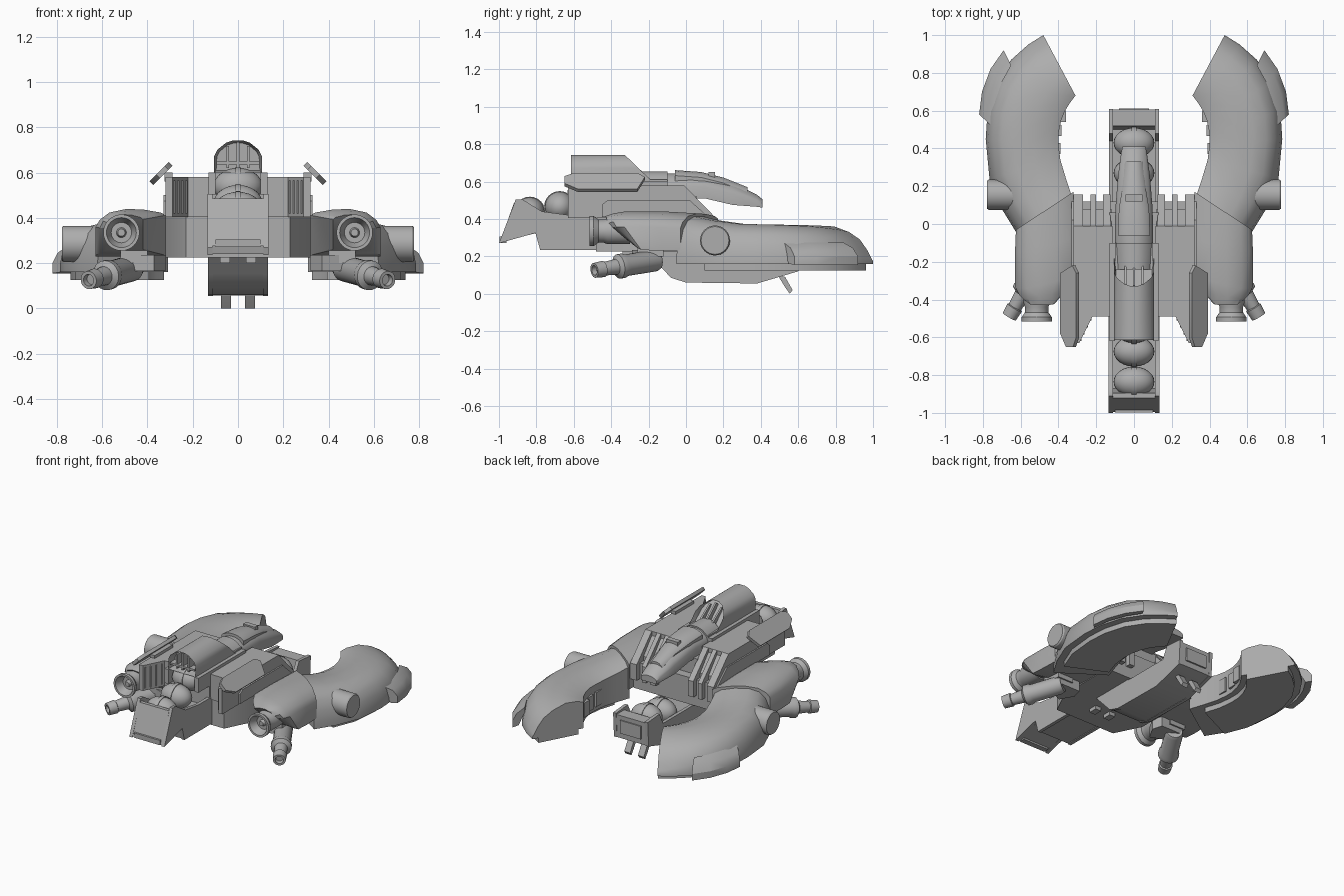
import bpy, bmesh, math
from mathutils import Vector, Matrix

if "Cube" in bpy.data.objects:
    bpy.data.objects.remove(bpy.data.objects["Cube"])

grey = bpy.data.materials.new("hull_grey")
grey.diffuse_color = (0.42, 0.42, 0.42, 1)
grey.use_nodes = True
grey.node_tree.nodes["Principled BSDF"].inputs["Base Color"].default_value = grey.diffuse_color


def finish(name, bm, mirror=False):
    bmesh.ops.recalc_face_normals(bm, faces=bm.faces[:])
    me = bpy.data.meshes.new(name)
    bm.to_mesh(me)
    bm.free()
    me.materials.append(grey)
    ob = bpy.data.objects.new(name, me)
    bpy.context.collection.objects.link(ob)
    if mirror:
        m = ob.modifiers.new("mirror", 'MIRROR')
        m.use_mirror_merge = False
    return ob


def loft(name, rings, mirror=False, inset=0):
    """Skin closed rings of points and cap both ends; inset hollows the ends."""
    bm = bmesh.new()
    vs = [[bm.verts.new(p) for p in r] for r in rings]
    n = len(vs[0])
    for a, b in zip(vs, vs[1:]):
        for i in range(n):
            bm.faces.new((a[i], a[(i + 1) % n], b[(i + 1) % n], b[i]))
    caps = [bm.faces.new(vs[0]), bm.faces.new(vs[-1])]
    if inset:
        bm.normal_update()
        for cap, dy in zip(caps, (.06, -.05)):
            bmesh.ops.inset_region(bm, faces=[cap], thickness=inset)
            bmesh.ops.translate(bm, verts=cap.verts[:], vec=(0, dy, 0))
    return finish(name, bm, mirror)


def side(name, yz, x0, x1, mirror=False):
    return loft(name, [[(x, y, z) for y, z in yz] for x in (x0, x1)], mirror)


def plan(name, xy, z0, z1, mirror=False):
    return loft(name, [[(x, y, z) for x, y in xy] for z in (z0, z1)], mirror)


def box(name, x0, x1, y0, y1, z0, z1, mirror=False):
    return plan(name, [(x0, y0), (x1, y0), (x1, y1), (x0, y1)], z0, z1, mirror)


def lathe(name, p0, p1, prof, mirror=False, seg=24):
    """Turn (distance fraction, radius) pairs around the axis p0-p1."""
    p0, p1 = Vector(p0), Vector(p1)
    q = (p1 - p0).to_track_quat('Z', 'Y')
    rings = []
    for t, r in prof:
        rings.append([p0.lerp(p1, t) + q @ Vector((r * math.cos(a), r * math.sin(a), 0))
                      for a in (2 * math.pi * i / seg for i in range(seg))])
    return loft(name, rings, mirror)


def arch(y, w, zb, zt, lean=0):
    f = [(-1, 0), (-1, .5), (-.86, .7), (-.5, .91), (-.2, .985), (.2, .985), (.5, .91), (.86, .7), (1, .5), (1, 0)]
    return [(w * x, y + lean * (1 - z), zb + (zt - zb) * z) for x, z in f]


# curved claw arms: paired outer and inner outline points
outer = [(.62, -.05), (.70, .08), (.765, .24), (.785, .45), (.775, .6), (.73, .75), (.65, .87), (.56, .95), (.48, 1)]
inner = [(.33, .15), (.36, .24), (.39, .34), (.40, .42), (.40, .48), (.385, .55), (.365, .6), (.34, .64), (.31, .68)]
dome = [(0, .16), (0, .20), (.03, .26), (.10, .315), (.22, .352), (.4, .37), (.65, .37), (.88, .36), (1, .34), (1, .16)]
tip = [(0, .16), (0, .175), (.03, .19), (.10, .235), (.22, .29), (.4, .33), (.65, .36), (.88, .355), (1, .34), (1, .16)]


def across(o, i, sec, k=1):
    return [(o[0] + (i[0] - o[0]) * t, o[1] + (i[1] - o[1]) * t, .16 + (z - .16) * k) for t, z in sec]


gain = [1.22, 1.1, 1.02] + [1] * 6
soft = [0, 0, 0, 0, .1, .25, .5, .75, 1]
secs = [[(t, z + (w - z) * s) for (t, z), (_, w) in zip(dome, tip)] for s in soft]
loft("claw_arm", [across(o, i, d, k) for o, i, d, k in zip(outer, inner, secs, gain)], True)
under = [(.12, .17), (.12, .125), (.9, .125), (.9, .17)]
loft("arm_underside", [across(o, i, under) for o, i in list(zip(outer, inner))[1:]], True)

# armour plate on the outer tail of each arm
plate = [((.82, .58), (.755, .52)), ((.805, .70), (.735, .65)), ((.76, .82), (.70, .75)), ((.69, .92), (.65, .84))]
loft("arm_armour", [across(o, i, [(0, .155), (0, .20), (.35, .245), (1, .275), (1, .24), (.5, .16)])
                    for o, i in plate], True)

# small teeth and round pod on the arms
for k, (x, y) in enumerate([(.388, .40), (.385, .495), (.36, .57)]):
    box(f"arm_tooth_{k}", x, x + .06, y - .03, y + .03, .19, .29, True)
lathe("side_pod", (.60, .155, .285), (.778, .155, .285), [(0, .08), (.95, .08), (1, .074)], True, 32)

# engine nacelles, front face slanting back towards the bottom
nsec = [(0, 0), (0, .6), (.06, .76), (.2, .92), (.45, 1), (.7, .98), (.93, .92), (1, .86), (1, 0)]
nst = [((.625, -.03), (.32, .17), .23, .43, 0), ((.63, -.15), (.32, -.08), .23, .44, 0),
       ((.63, -.36), (.32, -.28), .235, .44, .12), ((.61, -.41), (.36, -.36), .245, .43, .15),
       ((.58, -.43), (.42, -.43), .26, .415, .15)]
loft("nacelle", [[(o[0] + (i[0] - o[0]) * t, o[1] + (i[1] - o[1]) * t + ln * (1 - f) ** 1.5, b + f * (h - b))
                  for t, f in nsec] for o, i, b, h, ln in nst], True)
lathe("engine_nozzle", (.515, -.30, .335), (.515, -.515, .335),
      [(0, .07), (.55, .07), (.65, .062), (.78, .062), (.9, .08), (1, .08), (1, .066), (.75, .045), (.75, .022), (.85, .016)],
      True, 32)

# guns under the nacelles
lathe("gun", (.46, -.15, .18), (.66, -.49, .125),
      [(0, .05), (.05, .058), (.5, .058), (.55, .066), (.62, .066), (.66, .042), (.85, .036), (.86, .044), (1, .04),
       (1, .026), (.93, .024)], True)
plan("gun_bracket", [(.32, -.2), (.37, -.29), (.52, -.23), (.5, -.13), (.34, -.13)], .165, .235, True)
box("gun_mount", .40, .52, -.26, -.12, .2, .26, True)

# main fuselage
plan("upper_body", [(.115, -.49), (.22, -.49), (.29, -.63), (.32, -.63), (.32, -.01), (.115, -.01)], .405, .58, True)
plan("lower_body", [(0, -.48), (.23, -.48), (.32, -.3), (.32, .12), (0, .12)], .225, .41, True)
box("body_core", -.13, .13, -.5, .06, .24, .52)
side("body_side_panel", [(-.45, .41), (-.45, .475), (-.42, .5), (.02, .5), (.12, .41)], .32, .33, True)

# sloped rear vents separated by fins
side("vent_back", [(-.05, .3), (-.05, .575), (-.03, .575), (.08, .44), (.08, .3)], .12, .31, True)
for k, (a, b) in enumerate([(.125, .165), (.20, .23), (.27, .32)]):
    side(f"vent_fin_{k}", [(-.05, .3), (-.05, .58), (-.01, .58), (.155, .41), (.155, .3)], a, b, True)

# upright bars on the slanted intakes
for k in range(4):
    x = .225 + .018 * k
    y = -.49 - (x - .22) * 2
    box(f"intake_bar_{k}", x, x + .009, y - .012, y + .03, .42, .565, True)

# tilted roof planks
hexa = [(0, -.60), (0, -.26), (.25, -.22), (1, -.26), (1, -.58), (.65, -.65), (.2, -.65)]
loft("roof_plank", [[(.29 + .085 * u + d, y, .63 - .085 * u + d) for u, y in hexa] for d in (0, .016)], True)
box("plank_strut", .29, .325, -.5, -.3, .56, .6, True)

# cowl hollowed at both ends with grille bars, over a solid deck
loft("cowl", [arch(-.615, .105, .6, .745), arch(-.33, .105, .6, .745, .15)], inset=.012)
for k, x in enumerate((-.045, 0, .045)):
    h = .735 - abs(x) * .4
    box(f"cowl_front_bar_{k}", x - .006, x + .006, -.61, -.54, .62, h)
    side(f"cowl_rear_bar_{k}", [(-.36, h - .03), (-.325, h - .005), (-.205, .63), (-.25, .62)], x - .006, x + .006)
box("cowl_cross_bar", -.095, .095, -.612, -.56, .635, .648)
box("cowl_deck", -.1, .1, -.5, -.1, .5, .61)
box("cowl_rail", .1, .13, -.62, -.1, .5, .6, True)

# tapering tail spine with raised panel
spine = [(-.24, .10, .5, .655), (-.1, .11, .5, .655), (-.1, .10, .5, .645), (.03, .10, .51, .645), (.10, .097, .51, .635),
         (.25, .085, .475, .595), (.38, .068, .465, .53), (.41, .06, .46, .505)]
loft("tail_spine", [arch(*s) for s in spine])
loft("spine_panel", [arch(y, w, z - .06, z) for y, w, z in
                     [(-.06, .085, .662), (.08, .08, .652), (.2, .06, .622), (.33, .048, .57)]])
box("spine_hatch", -.045, .045, .12, .155, .58, .65)

# open front trough
side("trough_wall", [(-1, .27), (-.91, .505), (-.875, .505), (-.77, .44), (-.62, .42), (-.48, .42), (-.48, .235),
                     (-.78, .235), (-.805, .325)], .112, .135, True)
side("trough_floor", [(-.995, .275), (-.92, .485), (-.895, .485), (-.87, .36), (-.48, .36), (-.48, .24), (-.78, .24),
                      (-.8, .325)], -.115, .115)
box("trough_lip", -.1, .1, -.998, -.96, .272, .305)
box("belly_peg", .035, .08, -.34, -.28, .2, .25, True)

# lower hull and open rear trough
side("rear_wall", [(-.22, .235), (-.14, .15), (-.08, .085), (0, .06), (.38, .055), (.6, .12), (.61, .29), (.48, .3),
                   (.44, .22), (.1, .22), (.05, .3), (-.22, .3)], .11, .133, True)
side("rear_floor", [(-.22, .24), (-.14, .155), (-.08, .09), (0, .062), (.38, .058), (.6, .122), (.605, .28), (.52, .28),
                    (.5, .14), (.1, .14), (.05, .3), (-.22, .3)], -.112, .112)
box("rear_panel", -.08, .08, .6, .612, .16, .25)
side("rear_foot", [(.49, .1), (.53, .09), (.57, .02), (.555, 0), (.53, .035)], .03, .075, True)

# round turbines lying in the troughs
for k, (y, z) in enumerate([(-.835, .435), (-.675, .465), (-.55, .54), (.27, .21), (.43, .235)]):
    bm = bmesh.new()
    bmesh.ops.create_uvsphere(bm, u_segments=24, v_segments=14, radius=1,
                              matrix=Matrix.Translation((0, y, z)) @ Matrix.Diagonal((.108, .08, .08, 1)))
    finish(f"turbine_{k}", bm)
    lathe(f"turbine_band_{k}", (-.012, y, z), (.012, y, z), [(0, .084), (1, .084)])

# crisp edges with smooth curves
bpy.ops.object.select_all(action='DESELECT')
for ob in bpy.context.scene.objects:
    ob.select_set(True)
    bpy.context.view_layer.objects.active = ob
bpy.ops.object.shade_smooth_by_angle(angle=math.radians(32))
